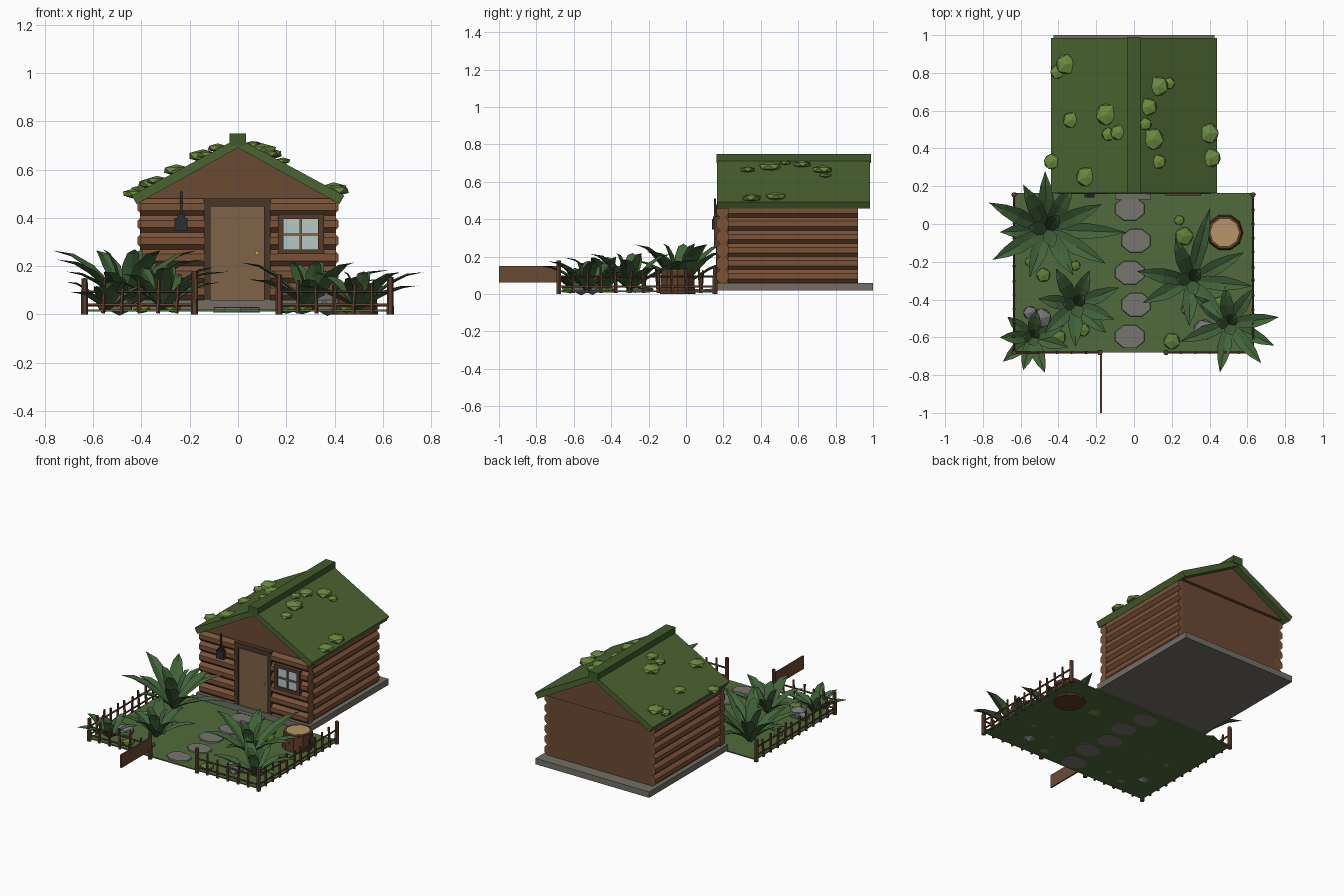
import bpy, bmesh, random
from math import cos, sin, radians, pi
from mathutils import Vector, Matrix

if "Cube" in bpy.data.objects:
    bpy.data.objects.remove(bpy.data.objects["Cube"])

random.seed(4)
mats = {}


def mat(hexa):
    if hexa not in mats:
        m = bpy.data.materials.new("col_" + hexa)
        c = [int(hexa[i:i + 2], 16) / 255 for i in (0, 2, 4)]
        m.diffuse_color = [((v + .055) / 1.055) ** 2.4 if v > .04 else v / 12.92 for v in c] + [1]
        m.use_nodes = True
        m.node_tree.nodes["Principled BSDF"].inputs["Base Color"].default_value = m.diffuse_color
        mats[hexa] = m
    return mats[hexa]


def finish(bm, name, color, normals=True):
    if normals:
        bmesh.ops.recalc_face_normals(bm, faces=bm.faces)
    me = bpy.data.meshes.new(name)
    bm.to_mesh(me)
    bm.free()
    me.materials.append(mat(color))
    ob = bpy.data.objects.new(name, me)
    bpy.context.collection.objects.link(ob)
    return ob


def add_box(bm, lo, hi):
    lo, hi = Vector(lo), Vector(hi)
    m = Matrix.Translation((lo + hi) / 2) @ Matrix.Diagonal((*(hi - lo), 1))
    bmesh.ops.create_cube(bm, size=1, matrix=m)


def add_rod(bm, a, b, r1, r2=None, n=8):
    a, b = Vector(a), Vector(b)
    d = b - a
    m = Matrix.Translation((a + b) / 2) @ d.to_track_quat('Z', 'Y').to_matrix().to_4x4() \
        @ Matrix.Rotation(pi / n, 4, 'Z')
    bmesh.ops.create_cone(bm, cap_ends=True, segments=n, radius1=r1,
                          radius2=r1 if r2 is None else r2, depth=d.length, matrix=m)


def add_blob(bm, p, r, h):
    m = Matrix.Translation(p) @ Matrix.Rotation(random.uniform(0, 6), 4, 'Z') @ Matrix.Diagonal((r, r, h, 1))
    bmesh.ops.create_icosphere(bm, subdivisions=1, radius=1, matrix=m)


def boxes(name, color, *pairs):
    bm = bmesh.new()
    for lo, hi in pairs:
        add_box(bm, lo, hi)
    return finish(bm, name, color)


def prism(name, color, pts, y0, y1):
    bm = bmesh.new()
    f = bm.faces.new([bm.verts.new((x, y0, z)) for x, z in pts])
    ext = bmesh.ops.extrude_face_region(bm, geom=[f])
    vs = [v for v in ext['geom'] if isinstance(v, bmesh.types.BMVert)]
    bmesh.ops.translate(bm, verts=vs, vec=(0, y1 - y0, 0))
    return finish(bm, name, color)


# Ground and foundation
boxes("ground", "516B3C", ((-.635, -.68, .012), (.63, .165, .02)))
boxes("foundation", "736F66", ((-.425, .16, .02), (.425, 1.0, .06)))

# Log walls
boxes("wall_core", "6B4A33", ((-.385, .205, .06), (.385, .92, .48)))
side, front = bmesh.new(), bmesh.new()
for i in range(6):
    z = .095 + .07 * i
    for s in (-1, 1):
        add_rod(side, (s * .38, .225, z), (s * .38, .92, z), .038)
        add_rod(front, (s * .13, .197, z), (s * .405, .197, z), .038)
finish(side, "side_logs", "7A5238")
finish(front, "front_logs", "7A5238")

# Gable and roof
prism("gable", "6B4A33", [(-.40, .47), (.40, .47), (0, .695)], .19, .94)
for s, n in ((-1, "left"), (1, "right")):
    prism("roof_" + n, "4A6330",
          [(0, .69), (s * .42, .457), (s * .44, .492), (0, .73)], .165, .985)
boxes("roof_ridge", "3F5A2A", ((-.036, .163, .70), (.034, .99, .75)))

# Roof moss: x, y, radius
bm = bmesh.new()
for x, y, r in [(-.36, .845, .06), (-.405, .805, .042), (-.335, .55, .047), (-.145, .58, .065),
                (-.135, .475, .04), (-.085, .485, .045), (-.435, .33, .047), (-.255, .25, .058),
                (.13, .73, .058), (.185, .745, .035), (.075, .62, .052), (.06, .53, .037),
                (.1, .45, .065), (.13, .33, .042), (.395, .48, .06), (.41, .35, .055)]:
    add_blob(bm, (x, y, .735 - .54 * abs(x)), r, r * .42)
finish(bm, "roof_moss", "6B8A3F")

# Door
boxes("door_frame", "4A3626", ((-.14, .16, .06), (-.113, .21, .48)),
      ((.107, .16, .06), (.134, .21, .48)), ((-.14, .16, .447), (.134, .21, .48)))
boxes("door", "7F6347", ((-.113, .17, .06), (.107, .205, .447)))
boxes("door_handle", "D9A441", ((.07, .157, .247), (.086, .172, .263)))
boxes("door_step", "6F6D66", ((-.1, .13, .015), (.09, .165, .03)))

# Window
boxes("window_pane", "B5C9C6", ((.185, .16, .265), (.335, .2, .4)))
boxes("window_frame", "553C29", ((.165, .15, .25), (.188, .2, .415)), ((.332, .15, .25), (.355, .2, .415)),
      ((.165, .15, .395), (.355, .2, .415)), ((.165, .15, .25), (.355, .2, .27)))
boxes("window_bars", "7F6347", ((.255, .152, .27), (.265, .17, .395)), ((.188, .152, .326), (.332, .17, .336)))

# Lantern
boxes("lantern", "2B2D30", ((-.262, .14, .345), (-.208, .172, .4)), ((-.25, .145, .4), (-.22, .17, .415)),
      ((-.24, .15, .41), (-.23, .16, .51)))

# Fence: corner posts, leaning pickets and two rails per run
posts, fence = bmesh.new(), bmesh.new()
for x, y, h in [(-.635, -.68, .15), (.63, -.68, .155), (-.18, -.68, .18), (.17, -.68, .165),
                (-.635, .155, .15), (.63, .155, .15)]:
    add_rod(posts, (x, y, 0), (x, y, h), .015, .013, 6)
for a, b in [((-.635, -.68), (-.18, -.68)), ((.17, -.68), (.63, -.68)),
             ((-.635, -.68), (-.635, .155)), ((.63, -.68), (.63, .155))]:
    a, b = Vector((*a, 0)), Vector((*b, 0))
    n = round((b - a).length / .077)
    for z in (.04, .095):
        up = Vector((0, 0, z))
        add_rod(fence, a + up, b + up, .006, n=5)
    for i in range(1, n):
        p = a.lerp(b, i / n)
        lean = (b - a).normalized() * random.uniform(-.012, .012)
        add_rod(fence, p + Vector((0, 0, .005)), p + lean + Vector((0, 0, random.uniform(.12, .155))), .009, .007, 5)
finish(posts, "fence_posts", "5E3F2E")
finish(fence, "fence_pickets", "5E3F2E")
boxes("open_gate", "6A4A35", ((-.18, -1.0, .062), (-.17, -.68, .15)))

# Stepping stones
bm = bmesh.new()
for i in range(5):
    m = Matrix.Translation((-.022 + .033 * (i % 2), .08 - .169 * i, .018)) @ Matrix.Diagonal((.088, .07, 1, 1)) \
        @ Matrix.Rotation(pi / 8, 4, 'Z')
    bmesh.ops.create_cone(bm, cap_ends=True, segments=8, radius1=1, radius2=.92, depth=.02, matrix=m)
finish(bm, "stepping_stones", "77756F")

# Tree stump
bm = bmesh.new()
add_rod(bm, (.48, -.045, 0), (.48, -.045, .125), .1, .09, 10)
finish(bm, "stump", "5B3B28")
bm = bmesh.new()
add_rod(bm, (.48, -.045, .12), (.48, -.045, .13), .076, n=10)
finish(bm, "stump_top", "B79468")

# Rocks and ground moss
bm = bmesh.new()
for x, y, r in [(-.49, -.5, .06), (.37, -.56, .062), (-.55, -.47, .04)]:
    add_blob(bm, (x, y, .04), r, r * .75)
finish(bm, "rocks", "77777A")
bm = bmesh.new()
for x, y, r in [(.24, .02, .03), (.265, -.065, .055), (-.48, -.27, .042), (-.31, -.22, .03), (.2, -.62, .05),
                (-.27, -.56, .04), (-.4, -.6, .045), (.45, -.42, .04), (.28, -.45, .035), (-.55, -.2, .03)]:
    add_blob(bm, (x, y, .024), r, r * .42)
finish(bm, "ground_moss", "5E7F38")


# Arching leaf with a creased midrib
def add_leaf(bm, c, ang, length, height, width):
    d = Vector((cos(ang), sin(ang), 0))
    s = Vector((-d.y, d.x, 0))
    rows = []
    for t, w in [(0, .35), (.25, .85), (.5, 1), (.75, .65), (1, 0)]:
        z = .015 + height * (1 - (1 - t) ** 1.7)
        p = c + d * (length * t) + Vector((0, 0, z))
        o = s * (width * w / 2)
        lift = Vector((0, 0, width * w * .18))
        rows.append([bm.verts.new(q) for q in ((p - o + lift, p, p + o + lift) if w else (p,))])
    for a, b in zip(rows, rows[1:]):
        for k in (0, 1):
            if len(b) == 3:
                bm.faces.new((a[k], b[k], b[k + 1], a[k + 1]))
            else:
                bm.faces.new((a[k], b[0], a[k + 1]))


# Plants: name, x, y, tip height, {angle: length}
plants = [
    ("back_left", -.46, -.03, .25, {155: .34, 183: .25, 209: .33, 118: .27, 92: .31, 60: .28, 25: .32,
                                    358: .42, 330: .36, 300: .28, 250: .27}),
    ("mid_left", -.31, -.43, .18, {340: .22, 22: .25, 68: .2, 118: .22, 170: .2, 222: .22, 270: .22, 318: .22}),
    ("front_left", -.54, -.60, .12, {180: .17, 220: .2, 255: .18, 290: .2, 345: .2, 20: .18, 80: .15, 140: .17}),
    ("mid_right", .30, -.30, .20, {170: .29, 205: .28, 75: .40, 110: .24, 28: .32, 355: .33, 310: .28, 268: .24}),
    ("front_right", .50, -.53, .16, {8: .27, 55: .23, 95: .2, 140: .24, 200: .27, 260: .26, 310: .27, 335: .27}),
]
for name, x, y, h, leaves in plants:
    bm = bmesh.new()
    c = Vector((x, y, 0))
    wid = .055 + h * .12
    for i, (a, l) in enumerate(leaves.items()):
        add_leaf(bm, c, radians(a), l, h * (1, .65, .85)[i % 3], wid)
    for a in (50, 170, 290):
        add_leaf(bm, c, radians(a), h * .4, h * 1.02, wid * .9)
    finish(bm, "plant_" + name, "42633A", normals=False)
